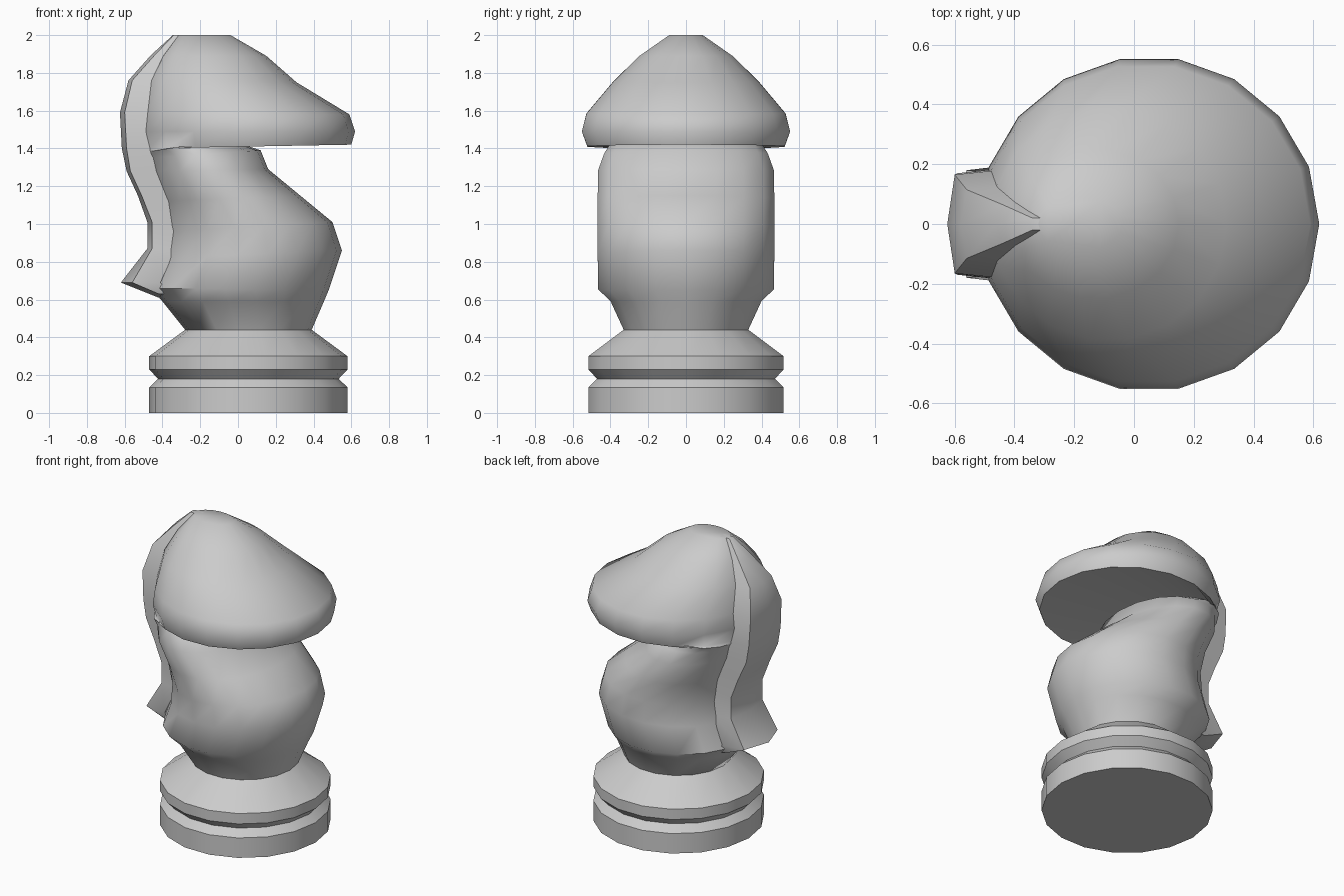
import bpy, bmesh
from math import cos, sin, pi, radians

if "Cube" in bpy.data.objects:
    bpy.data.objects.remove(bpy.data.objects["Cube"])

SIDES = 18


def finish(bm, name, angle):
    bmesh.ops.recalc_face_normals(bm, faces=bm.faces[:])
    mesh = bpy.data.meshes.new(name)
    bm.to_mesh(mesh)
    bm.free()
    ob = bpy.data.objects.new(name, mesh)
    bpy.context.collection.objects.link(ob)
    bpy.ops.object.select_all(action='DESELECT')
    ob.select_set(True)
    bpy.context.view_layer.objects.active = ob
    bpy.ops.object.shade_smooth_by_angle(angle=radians(angle))
    return ob


def bridge(bm, rows, closed):
    n = len(rows[0])
    for a, b in zip(rows, rows[1:]):
        for i in range(n if closed else n - 1):
            j = (i + 1) % n
            bm.faces.new((a[i], a[j], b[j], b[i]))


def loft(name, rings, angle):
    """Tilted oval rings: front x, front z, back x, back z, half width."""
    bm = bmesh.new()
    rows = []
    for fx, fz, bx, bz, w in rings:
        row = []
        for i in range(SIDES):
            c, s = cos(2 * pi * i / SIDES), sin(2 * pi * i / SIDES)
            row.append(bm.verts.new(((fx + bx) / 2 + c * (fx - bx) / 2, w * s,
                                     (fz + bz) / 2 + c * (fz - bz) / 2)))
        rows.append(row)
    bridge(bm, rows, True)
    bm.faces.new(rows[0])
    bm.faces.new(rows[-1])
    return finish(bm, name, angle)


# turned base with a groove
CX = 0.055
base_profile = [(.525, 0), (.525, .135), (.478, .18), (.525, .23), (.525, .30), (.335, .44)]
loft("base", [(CX + r, z, CX - r, z, r) for r, z in base_profile], 35)

# chest, neck, mouth hollow and head as one bent loft
body_rings = [
    (.39, .44, -.28, .44, .335),
    (.455, .59, -.40, .59, .405),
    (.48, .65, -.46, .66, .472),
    (.55, .86, -.40, .82, .475),
    (.50, 1.01, -.38, .96, .475),
    (.33, 1.15, -.40, 1.12, .475),
    (.16, 1.29, -.46, 1.28, .472),
    (.12, 1.39, -.48, 1.35, .44),
    (-.06, 1.45, -.49, 1.38, .41),
    (.60, 1.42, -.50, 1.40, .53),
    (.62, 1.49, -.52, 1.49, .56),
    (.59, 1.58, -.51, 1.59, .535),
    (.31, 1.75, -.48, 1.76, .39),
    (.15, 1.89, -.41, 1.89, .25),
    (-.04, 2.0, -.32, 2.0, .09),
]
loft("neck_and_head", body_rings, 55)

# mane strip down the back, flared at its lower end:
# centre x, edge x, z, half width, root x
mane_rows = [
    (-.345, -.34, 2.0, .02, -.27),
    (-.46, -.44, 1.895, .065, -.36),
    (-.58, -.56, 1.76, .115, -.42),
    (-.625, -.60, 1.59, .165, -.44),
    (-.615, -.59, 1.40, .17, -.43),
    (-.59, -.57, 1.28, .17, -.40),
    (-.53, -.51, 1.15, .17, -.36),
    (-.48, -.455, 1.01, .17, -.33),
    (-.48, -.455, .87, .17, -.33),
    (-.62, -.56, .69, .18, -.41),
]
bm = bmesh.new()
rows = []
for cx, ex, z, w, rx in mane_rows:
    pts = [(rx, w * 1.1), (ex, w), (cx, 0), (ex, -w), (rx, -w * 1.1)]
    rows.append([bm.verts.new((x, y, z)) for x, y in pts])
# underside of the flare slopes back into the body
rows.append([bm.verts.new((x, y, z)) for x, y, z in
             [(-.36, .19, .63), (-.42, .17, .63), (-.42, 0, .61), (-.42, -.17, .63), (-.36, -.19, .63)]])
bridge(bm, rows, True)
bm.faces.new(rows[0])
bm.faces.new(rows[-1])
finish(bm, "mane", 45)
